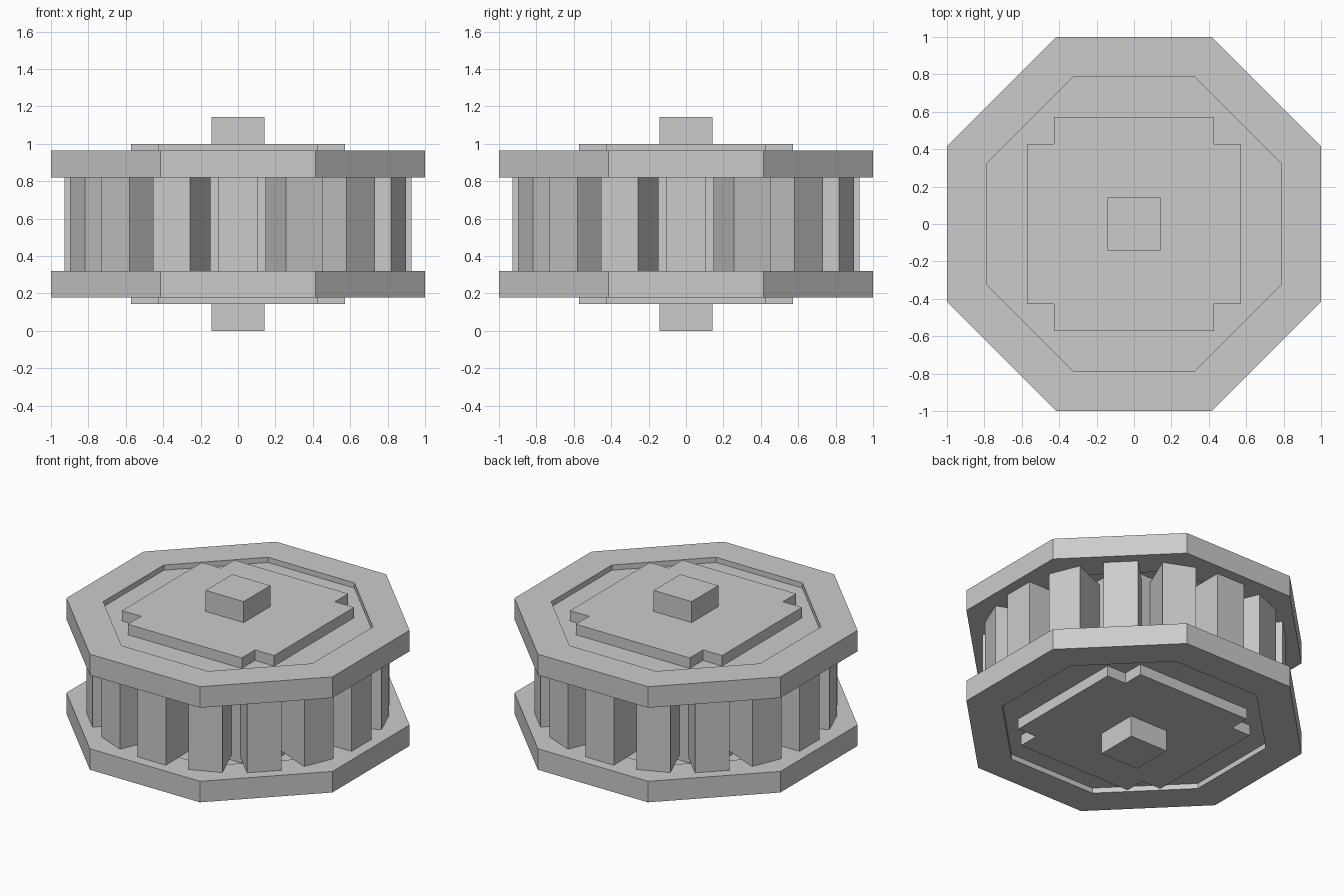
import bpy, bmesh
from math import cos, sin, pi

if "Cube" in bpy.data.objects:
    bpy.data.objects.remove(bpy.data.objects["Cube"])

U = 1 / 7  # the model follows a regular grid of 1/7 unit


def make(name, build):
    bm = bmesh.new()
    build(bm)
    bmesh.ops.recalc_face_normals(bm, faces=bm.faces)
    me = bpy.data.meshes.new(name)
    bm.to_mesh(me)
    bm.free()
    ob = bpy.data.objects.new(name, me)
    bpy.context.collection.objects.link(ob)
    return ob


def octagon(apothem):
    r = apothem / cos(pi / 8)
    return [(r * cos(pi / 8 + i * pi / 4), r * sin(pi / 8 + i * pi / 4)) for i in range(8)]


def prism(name, outline, z0, z1):
    def build(bm):
        base = bm.faces.new([bm.verts.new((x * U, y * U, z0 * U)) for x, y in outline])
        ext = bmesh.ops.extrude_face_region(bm, geom=[base], use_keep_orig=True)
        verts = [v for v in ext["geom"] if isinstance(v, bmesh.types.BMVert)]
        bmesh.ops.translate(bm, verts=verts, vec=(0, 0, (z1 - z0) * U))
    return make(name, build)


def ring(name, outer, inner, z0, z1):
    def build(bm):
        loops = [[bm.verts.new((x * U, y * U, z * U)) for x, y in o]
                 for o, z in ((outer, z0), (outer, z1), (inner, z1), (inner, z0))]
        n = len(outer)
        for k in range(4):
            a, b = loops[k], loops[(k + 1) % 4]
            for i in range(n):
                j = (i + 1) % n
                bm.faces.new((a[i], a[j], b[j], b[i]))
    return make(name, build)


# octagonal rims, each holding a thinner recessed side panel
for side, z in (("lower", 1.25), ("upper", 5.75)):
    ring(side + "_rim", octagon(7), octagon(5.5), z, z + 1)
    prism(side + "_panel", octagon(5.5), z + 0.25, z + 0.75)

# hub with notched corners, running through both panels
corner = [(4, 3), (3, 3), (3, 4)]
hub = []
for _ in range(4):
    hub += corner
    corner = [(-y, x) for x, y in corner]
prism("hub", hub, 1, 7)

# square axle
prism("axle", [(-1, -1), (1, -1), (1, 1), (-1, 1)], 0, 8)

# sixteen upright paddles between the rims
for i in range(16):
    paddle = prism(f"paddle_{i + 1}", [(4.5, -0.75), (6.5, -0.75), (6.5, 0.75), (4.5, 0.75)], 2.25, 5.75)
    paddle.rotation_euler.z = i * pi / 8
